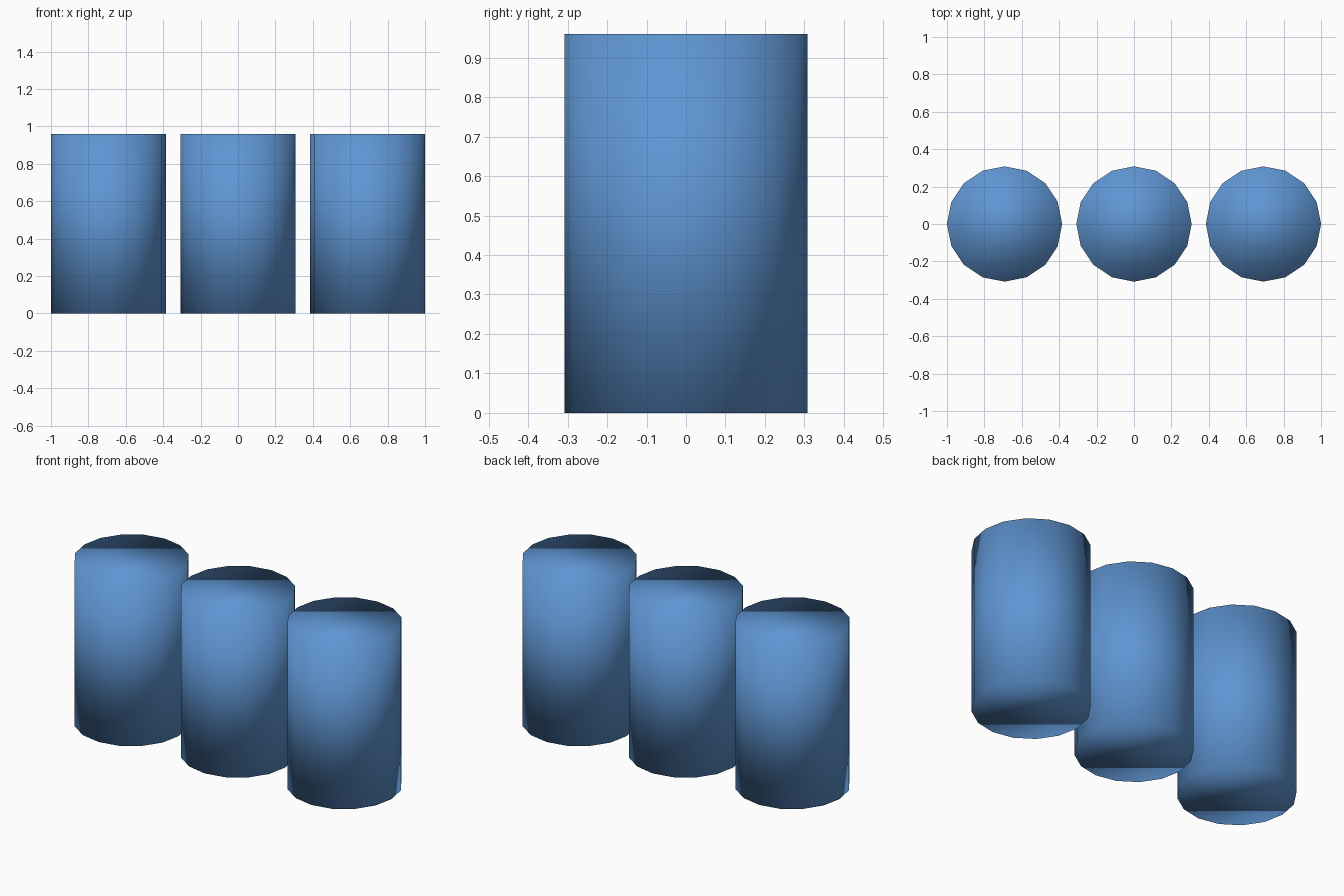
import bpy

RADIUS = 0.308
HEIGHT = 0.96
SPACING = 0.692

# Remove the default cube
cube = bpy.data.objects.get("Cube")
if cube:
    bpy.data.objects.remove(cube, do_unlink=True)

# Single blue material
blue = bpy.data.materials.new("soft_blue")
blue.use_nodes = True
colour = (0.114, 0.301, 0.65, 1)
blue.diffuse_color = colour
blue.node_tree.nodes["Principled BSDF"].inputs["Base Color"].default_value = colour


def add_cylinder(name, x):
    """Closed 16-sided cylinder standing on the ground, smooth over every face."""
    bpy.ops.mesh.primitive_cylinder_add(
        vertices=16, radius=RADIUS, depth=HEIGHT,
        end_fill_type='NGON', location=(x, 0, HEIGHT / 2))
    obj = bpy.context.object
    obj.name = name
    obj.data.name = name
    obj.data.materials.append(blue)
    bpy.ops.object.shade_smooth()


# Row of three matching cylinders
for side, name in zip((-1, 0, 1), ("right_cylinder", "middle_cylinder", "left_cylinder")):
    add_cylinder(name, side * SPACING)
